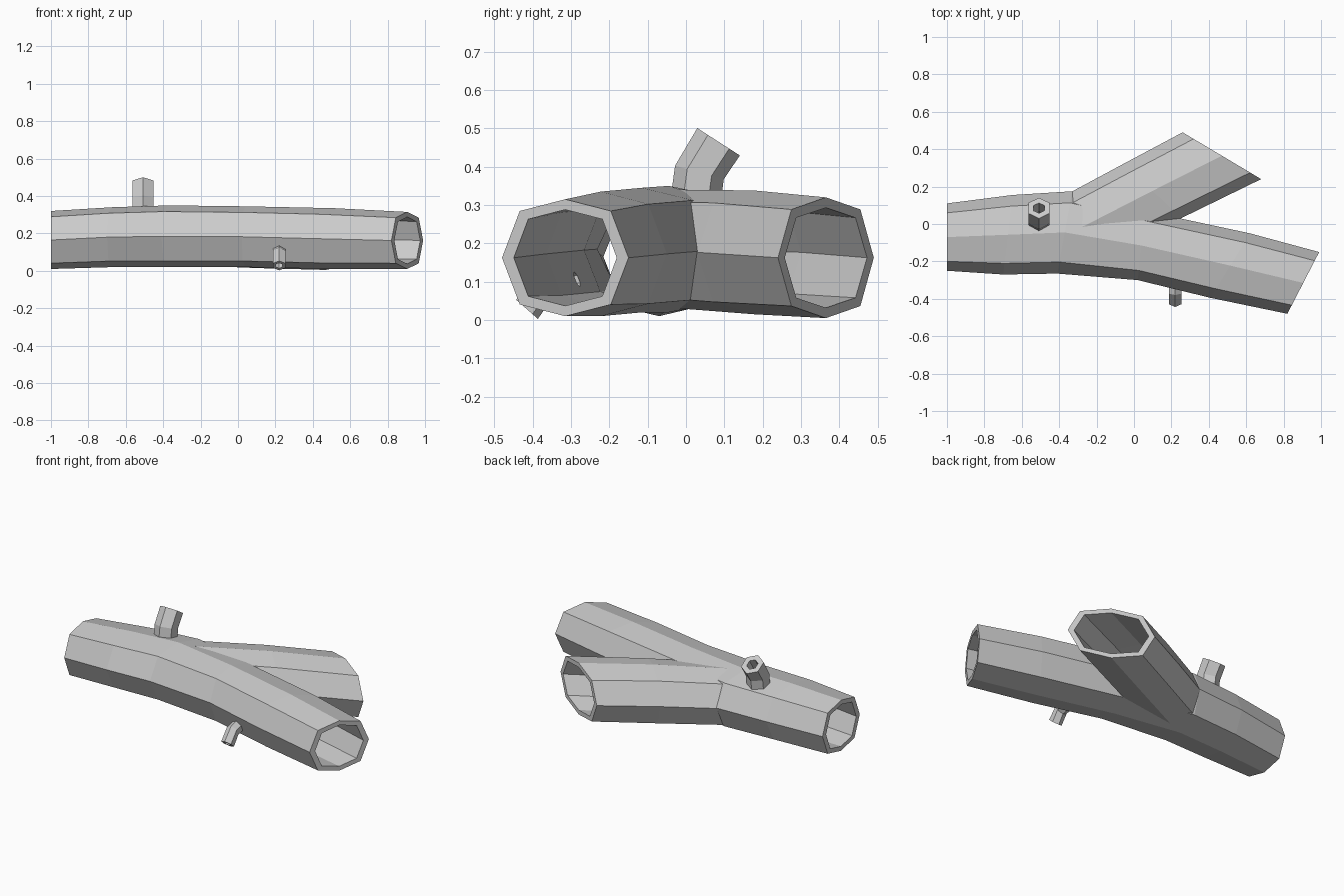
import bpy, bmesh
from math import cos, sin, pi
from mathutils import Vector

if "Cube" in bpy.data.objects:
    bpy.data.objects.remove(bpy.data.objects["Cube"])

# unit cross-section of the log: an octagon with slightly full corners
OCT = [(1, 0), (.72, .8), (0, 1), (-.72, .8), (-1, 0), (-.72, -.8), (0, -1), (.72, -.8)]


def loft(name, rings):
    """Closed solid skinned through equal-sized rings."""
    bm = bmesh.new()
    vs = [[bm.verts.new(p) for p in r] for r in rings]
    n = len(vs[0])
    for a, b in zip(vs, vs[1:]):
        for i in range(n):
            j = (i + 1) % n
            bm.faces.new((a[i], a[j], b[j], b[i]))
    bm.faces.new(vs[0])
    bm.faces.new(vs[-1])
    bmesh.ops.recalc_face_normals(bm, faces=bm.faces)
    me = bpy.data.meshes.new(name)
    bm.to_mesh(me)
    bm.free()
    ob = bpy.data.objects.new(name, me)
    bpy.context.collection.objects.link(ob)
    return ob


def log_rings(spec, wall=0):
    """Octagons spanning front point to back point, from zmin to zmax."""
    out = []
    for fx, fy, bx, by, z0, z1 in spec:
        f, b = Vector((fx, fy, 0)), Vector((bx, by, 0))
        c, half = (f + b) / 2, (b - f) / 2
        half = half * (1 - wall * 1.15 / half.length)
        h = (z1 - z0) / 2 - wall * .9
        out.append([c + half * u + Vector((0, 0, (z0 + z1) / 2 + h * v)) for u, v in OCT])
    return out


def twig_rings(x, path, r):
    """Hexagons along a (y, z, tilt) path."""
    out = []
    for y, z, t in path:
        out.append([Vector((x + r * sin(k * pi / 3),
                            y - r * cos(k * pi / 3) * sin(t),
                            z + r * cos(k * pi / 3) * cos(t))) for k in range(6)])
    return out


def extend(rings, start=False):
    """Push the open end past the outer solid so the bore breaks through."""
    more = [q + (q - p) * .1 for p, q in zip(rings[-2], rings[-1])]
    res = rings + [more]
    if start:
        res = [[p + (p - q) * .1 for p, q in zip(rings[0], rings[1])]] + res
    return res


def boolean(target, other, op):
    m = target.modifiers.new(op, 'BOOLEAN')
    m.object, m.operation, m.solver = other, op, 'EXACT'
    bpy.context.view_layer.objects.active = target
    bpy.ops.object.modifier_apply(modifier=m.name)
    bpy.data.objects.remove(other)


# front x, y, back x, y, zmin, zmax
TRUNK = [(-1, -.25, -1, .11, .01, .32), (-.7, -.27, -.65, .155, .02, .34),
         (-.41, -.265, -.33, .175, .02, .35), (.02, -.3, .06, .07, .02, .345),
         (.41, -.395, .62, -.05, .01, .335), (.82, -.48, .99, -.15, .01, .315)]
BRANCH = [(-.1, -.14, -.45, .11, .03, .34), (.25, .03, -.05, .325, .015, .338),
          (.68, .24, .26, .49, .005, .32)]
TOP_TWIG = [(.022, .29, pi / 2), (.035, .385, 1.3), (.085, .465, 1.0)]
LOW_TWIG = [(-.265, .11, pi), (-.365, .09, pi + .4), (-.415, .028, pi + .85)]

# outer solids joined into one log
log = loft("hollow_log", log_rings(TRUNK))
boolean(log, loft("branch", log_rings(BRANCH)), 'UNION')
boolean(log, loft("top_twig", twig_rings(-.508, TOP_TWIG, .066)), 'UNION')
boolean(log, loft("low_twig", twig_rings(.22, LOW_TWIG, .038)), 'UNION')

# bores through trunk, branch and twigs
boolean(log, loft("trunk_bore", extend(log_rings(TRUNK, .03), True)), 'DIFFERENCE')
boolean(log, loft("branch_bore", extend(log_rings(BRANCH, .03))), 'DIFFERENCE')
boolean(log, loft("top_bore", extend(twig_rings(-.508, TOP_TWIG, .033))), 'DIFFERENCE')
boolean(log, loft("low_bore", extend(twig_rings(.22, LOW_TWIG, .021))), 'DIFFERENCE')
